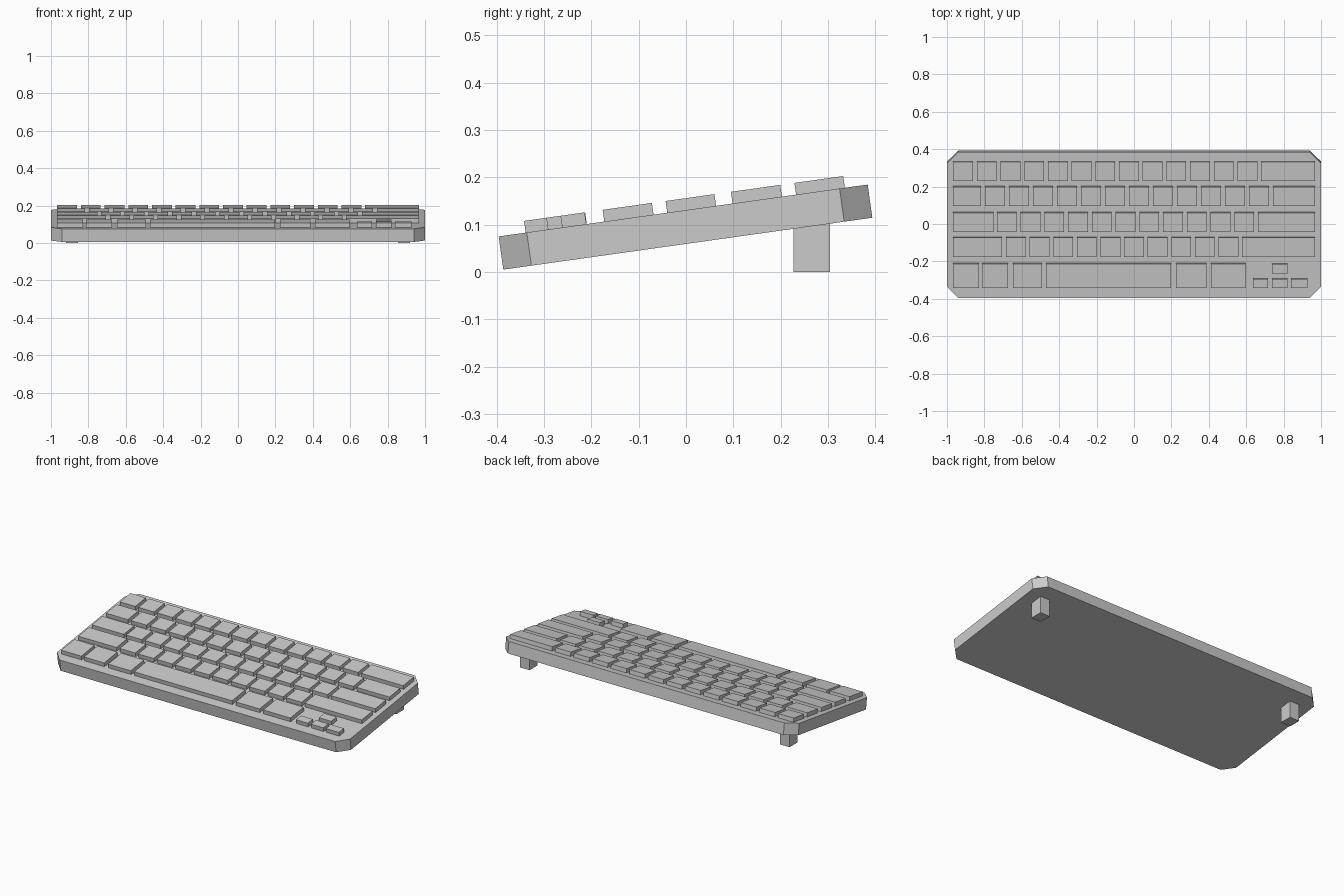
import bpy, bmesh, math
from mathutils import Matrix, Vector

if "Cube" in bpy.data.objects:
    bpy.data.objects.remove(bpy.data.objects["Cube"])

ANGLE = math.radians(8)
LENGTH, THICK, CHAMFER, KEY_H = 0.787, 0.0707, 0.06, 0.025
# Local frame: origin at the centre of the sloping top surface
TILT = Matrix.Translation((0, -0.006, 0.130)) @ Matrix.Rotation(ANGLE, 4, 'X')


def finish(bm, name, matrix=None):
    bmesh.ops.recalc_face_normals(bm, faces=bm.faces)
    mesh = bpy.data.meshes.new(name)
    bm.to_mesh(mesh)
    bm.free()
    obj = bpy.data.objects.new(name, mesh)
    bpy.context.collection.objects.link(obj)
    if matrix:
        obj.matrix_world = matrix
    return obj


def add_box(bm, x0, x1, y0, y1, z0, z1):
    size = Matrix.Diagonal((x1 - x0, y1 - y0, z1 - z0, 1))
    centre = Matrix.Translation(((x0 + x1) / 2, (y0 + y1) / 2, (z0 + z1) / 2))
    return bmesh.ops.create_cube(bm, size=1, matrix=centre @ size)['verts']


def local_y(y):
    # World y of a key's top edge to position along the sloping surface
    return (y + 0.006 + KEY_H * math.sin(ANGLE)) / math.cos(ANGLE)


def key_row(name, spans, y0, y1):
    bm = bmesh.new()
    for x0, x1 in spans:
        add_box(bm, x0, x1, local_y(y0), local_y(y1), -0.002, KEY_H)
    finish(bm, name, TILT)


def letter_row(first_end, start, count, last_start):
    # Wide first key, evenly spaced letter keys, wide last key
    pitch = (last_start - start) / count
    spans = [(-0.967, first_end)]
    spans += [(start + i * pitch, start + i * pitch + 0.106) for i in range(count)]
    return spans + [(last_start, 0.967)]


# Case: slab with chamfered vertical corners
bm = bmesh.new()
add_box(bm, -1, 1, -LENGTH / 2, LENGTH / 2, -THICK, 0)
upright = [e for e in bm.edges if abs(e.verts[0].co.z - e.verts[1].co.z) > 0.01]
bmesh.ops.bevel(bm, geom=upright, offset=CHAMFER, offset_type='OFFSET',
                segments=1, affect='EDGES')
# Set the chamfer legs exactly
for v in bm.verts:
    if abs(v.co.x) < 0.999:
        v.co.x = math.copysign(1 - CHAMFER, v.co.x)
    else:
        v.co.y = math.copysign(LENGTH / 2 - CHAMFER, v.co.y)
finish(bm, "case", TILT)

# Key rows, back to front
key_row("number_row", letter_row(-0.861, -0.840, 12, 0.680), 0.229, 0.332)
key_row("upper_letter_row", letter_row(-0.819, -0.797, 12, 0.743), 0.095, 0.199)
key_row("home_letter_row", letter_row(-0.750, -0.733, 11, 0.663), -0.043, 0.060)
key_row("lower_letter_row", letter_row(-0.706, -0.684, 10, 0.578), -0.176, -0.072)
key_row("space_bar_row", [(-0.967, -0.830), (-0.812, -0.674), (-0.647, -0.492),
                          (-0.470, 0.199), (0.225, 0.387), (0.412, 0.597)],
        -0.342, -0.213)

# Small arrow keys
key_row("arrow_keys", [(0.636, 0.717), (0.738, 0.822), (0.840, 0.928)], -0.342, -0.294)
key_row("up_arrow_key", [(0.738, 0.822)], -0.265, -0.214)

# Rear feet: upright blocks whose tops follow the sloping underside
under = TILT @ Vector((0, 0, -THICK))
for side, name in ((-1, "left_foot"), (1, "right_foot")):
    bm = bmesh.new()
    xs = sorted((side * 0.855, side * 0.92))
    for v in add_box(bm, xs[0], xs[1], 0.227, 0.304, 0, 0.1):
        if v.co.z > 0.05:
            v.co.z = under.z + (v.co.y - under.y) * math.tan(ANGLE) + 0.002
    finish(bm, name)
